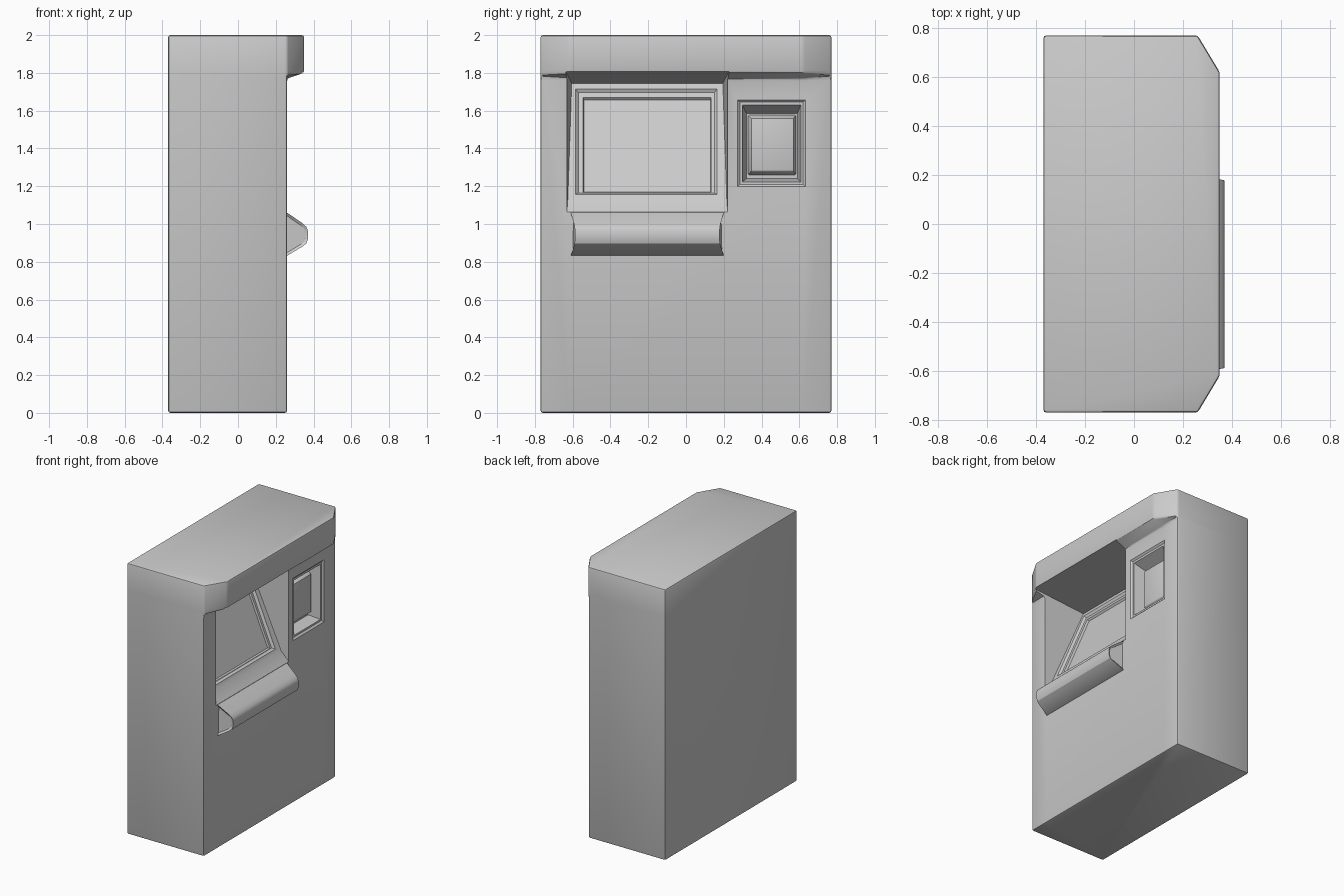
import bpy, bmesh, math
from mathutils import Matrix, Vector

if "Cube" in bpy.data.objects:
    bpy.data.objects.remove(bpy.data.objects["Cube"])


def loft(name, rings, inset=0.0):
    """Solid through matching point rings; optional sunken end panels."""
    bm = bmesh.new()
    vs = [[bm.verts.new(p) for p in ring] for ring in rings]
    n = len(rings[0])
    for a, b in zip(vs, vs[1:]):
        for i in range(n):
            j = (i + 1) % n
            bm.faces.new((a[i], a[j], b[j], b[i]))
    ends = [bm.faces.new(vs[0]), bm.faces.new(vs[-1])]
    bmesh.ops.recalc_face_normals(bm, faces=bm.faces)
    if inset:
        bmesh.ops.inset_individual(bm, faces=ends, thickness=inset, depth=-inset * 0.7)
    mesh = bpy.data.meshes.new(name)
    bm.to_mesh(mesh)
    bm.free()
    ob = bpy.data.objects.new(name, mesh)
    bpy.context.collection.objects.link(ob)
    return ob


def rect(x, y0, y1, z0, z1):
    return [Vector((x, y0, z0)), Vector((x, y1, z0)), Vector((x, y1, z1)), Vector((x, y0, z1))]


def activate(ob):
    bpy.ops.object.select_all(action='DESELECT')
    ob.select_set(True)
    bpy.context.view_layer.objects.active = ob


def bevel(ob, width, angle=25):
    m = ob.modifiers.new("bevel", 'BEVEL')
    m.width, m.segments = width, 2
    m.limit_method, m.angle_limit = 'ANGLE', math.radians(angle)
    activate(ob)
    bpy.ops.object.modifier_apply(modifier=m.name)


def cut(ob, cutter):
    m = ob.modifiers.new("cut", 'BOOLEAN')
    m.operation, m.solver, m.object = 'DIFFERENCE', 'EXACT', cutter
    activate(ob)
    bpy.ops.object.modifier_apply(modifier=m.name)
    bpy.data.objects.remove(cutter)


# Cabinet with overhanging hood, as stacked plan outlines
def outline(z, front):
    return [(-0.37, -0.77, z), (0.26, -0.77, z), (front, -0.62, z),
            (front, 0.62, z), (0.26, 0.77, z), (-0.37, 0.77, z)]


cabinet = loft("cabinet", [outline(0, 0.26), outline(1.77, 0.26),
                           outline(1.80, 0.35), outline(2.0, 0.35)])
bevel(cabinet, 0.012)

# Large recess with a leaning back wall, narrowing with depth
recess = [(0.262, 1.06), (0.20, 1.13), (-0.06, 1.745), (0.50, 1.83), (0.50, 1.06)]
cut(cabinet, loft("recess_cutter", [
    [(x, -0.205 + s * (0.40 + 0.08 * (x + 0.06)), z) for x, z in recess] for s in (-1, 1)]))

# Screen sunk into the leaning wall (local frame: x out of the wall, z up it)
tilt = Matrix.Translation((0.20, 0, 1.13)) @ Matrix.Rotation(-math.atan2(0.26, 0.615), 4, 'Y')
for rings in ([(0.015, -0.60, 0.18, 0.014, 0.65), (-0.015, -0.57, 0.15, 0.044, 0.62)],
              [(0.02, -0.56, 0.14, 0.03, 0.61), (-0.03, -0.54, 0.13, 0.055, 0.585)]):
    cut(cabinet, loft("screen_cutter", [[tilt @ p for p in rect(*r)] for r in rings]))

# Side pocket: chamfered rim, then flared walls
cut(cabinet, loft("rim_cutter", [rect(0.272, 0.26, 0.645, 1.185, 1.67),
                                 rect(0.248, 0.285, 0.62, 1.21, 1.645)]))
cut(cabinet, loft("pocket_cutter", [rect(0.26, 0.295, 0.61, 1.22, 1.635),
                                    rect(0.16, 0.32, 0.59, 1.24, 1.585)]))

# Raised panel inside the pocket
panel = loft("pocket_panel", [rect(0.15, 0.325, 0.585, 1.255, 1.58),
                              rect(0.20, 0.345, 0.57, 1.28, 1.56)])
bevel(panel, 0.006)

# Projecting shelf with sunken end panels
shelf_profile = [(0.23, 0.83), (0.26, 0.832), (0.34, 0.88), (0.362, 0.897), (0.37, 0.92),
                 (0.37, 0.965), (0.362, 0.985), (0.34, 1.005), (0.26, 1.06), (0.23, 1.06)]
shelf = loft("shelf", [[(x, -0.205 + s * (0.405 - 0.2 * max(0, x - 0.26)), z)
                        for x, z in shelf_profile] for s in (-1, 1)], inset=0.014)

for ob in (cabinet, panel, shelf):
    activate(ob)
    bpy.ops.object.shade_smooth_by_angle(angle=math.radians(30))
